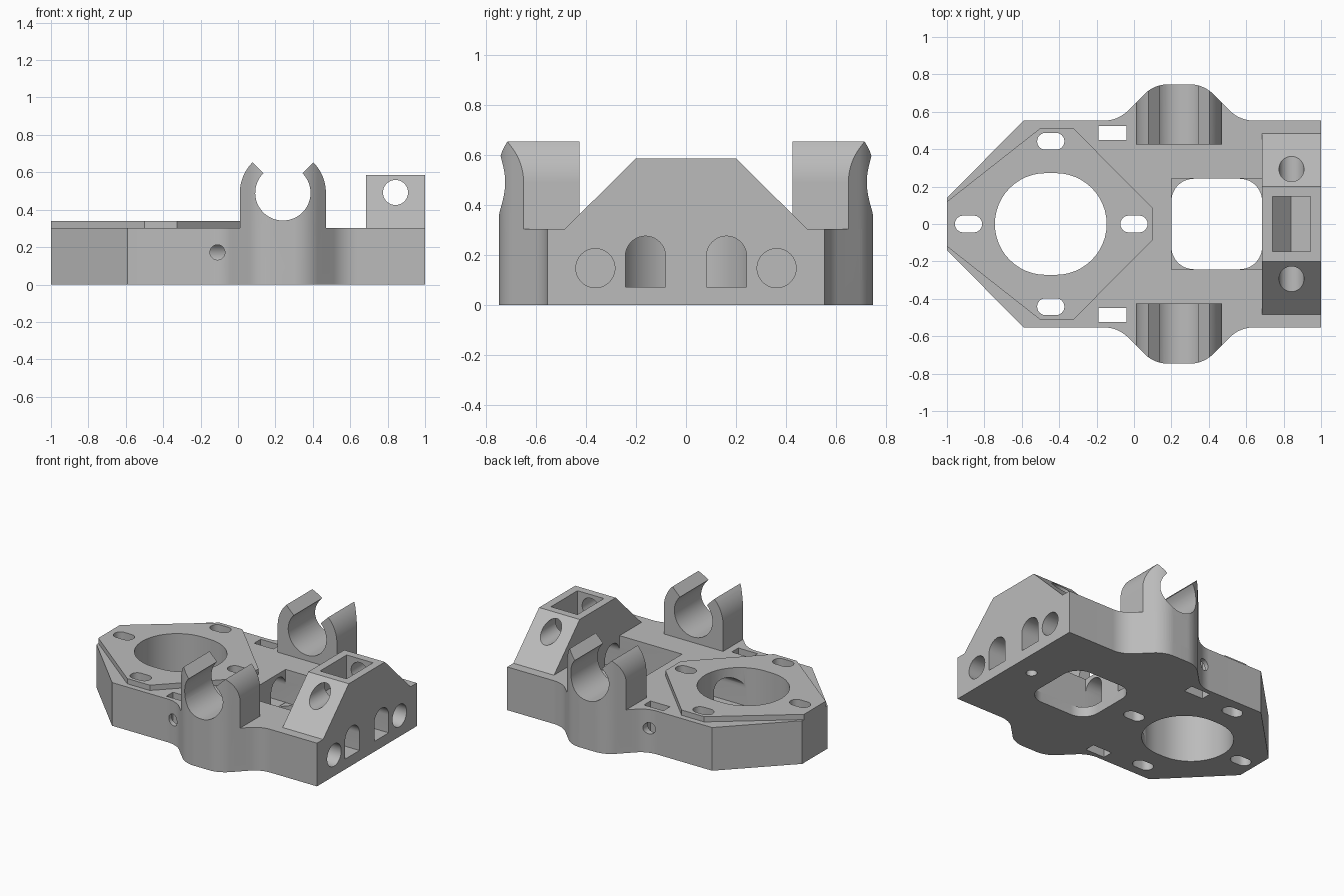
import bpy, bmesh, math
from mathutils import Vector

cube = bpy.data.objects.get("Cube")
if cube:
    bpy.data.objects.remove(cube, do_unlink=True)

grey = bpy.data.materials.new("plain grey")
grey.use_nodes = True
tone = (0.5, 0.5, 0.5, 1)
grey.diffuse_color = tone
grey.node_tree.nodes["Principled BSDF"].inputs["Base Color"].default_value = tone


def arc(cx, cy, r, a0, a1, n=12):
    """Points on an arc, angles in degrees."""
    angles = [math.radians(a0 + (a1 - a0) * i / n) for i in range(n + 1)]
    return [(cx + r * math.cos(a), cy + r * math.sin(a)) for a in angles]


def circle(cx, cy, r):
    return arc(cx, cy, r, 0, 352.5, 47)


def slot(cx, cy, half, r, n=12):
    return arc(cx + half, cy, r, -90, 90, n) + arc(cx - half, cy, r, 90, 270, n)


def rect(x0, x1, y0, y1):
    return [(x0, y0), (x1, y0), (x1, y1), (x0, y1)]


def mirrored(pts):
    """Close a half outline by reflecting it across the first axis."""
    return pts + [(a, -b) for a, b in reversed(pts)]


def prism(name, pts, axis, lo, hi):
    """Extrude a profile along an axis: x takes (y,z), y takes (x,z), z takes (x,y)."""
    place = {"x": lambda a, b, t: (t, a, b),
             "y": lambda a, b, t: (a, t, b),
             "z": lambda a, b, t: (a, b, t)}[axis]
    bm = bmesh.new()
    face = bm.faces.new([bm.verts.new(place(a, b, lo)) for a, b in pts])
    new = bmesh.ops.extrude_face_region(bm, geom=[face])["geom"]
    shift = Vector(place(0, 0, hi - lo))
    bmesh.ops.translate(bm, vec=shift, verts=[v for v in new if isinstance(v, bmesh.types.BMVert)])
    bmesh.ops.recalc_face_normals(bm, faces=bm.faces)
    mesh = bpy.data.meshes.new(name)
    bm.to_mesh(mesh)
    bm.free()
    mesh.materials.append(grey)
    obj = bpy.data.objects.new(name, mesh)
    bpy.context.collection.objects.link(obj)
    return obj


def combine(target, other, operation):
    mod = target.modifiers.new("combine", "BOOLEAN")
    mod.solver, mod.operation, mod.object = "EXACT", operation, other
    bpy.context.view_layer.objects.active = target
    bpy.ops.object.modifier_apply(modifier=mod.name)
    bpy.data.objects.remove(other, do_unlink=True)


def cut(*args):
    combine(body, prism("cutter", *args), "DIFFERENCE")


# Plate with angled nose and flared side bulges
R = 0.18
outline = mirrored([(-1, 0.14), (-0.59, 0.553)]
                   + arc(-0.16, 0.553 + R, R, -90, -45)
                   + arc(0.183, 0.747 - R, R, 135, 90)
                   + arc(0.297, 0.747 - R, R, 90, 45)
                   + arc(0.64, 0.553 + R, R, -135, -90)
                   + [(1, 0.553)])
body = prism("carriage_body", outline, "z", 0, 0.303)

# Raised mounting pad
pad = mirrored([(-1, 0.12), (-0.5, 0.513), (-0.325, 0.513), (0.1, 0.085)])
combine(body, prism("mounting_pad", pad, "z", 0.2, 0.34), "UNION")

# Sloped bearing block
block = mirrored([(0.585, 0.2), (0.303, 0.485), (0.2, 0.485)])
block = [(y, z) for z, y in block]
combine(body, prism("bearing_block", block, "x", 0.685, 1), "UNION")

# Snap clips, trimmed to the bulge outline
cx, cz = 0.24, 0.49
clip = ([(cx - 0.23, 0.1), (cx + 0.23, 0.1)] + arc(cx, cz, 0.23, 0, 45)
        + arc(cx, cz, 0.148, 45, -225, 40) + arc(cx, cz, 0.23, 135, 180))
for side in (-1, 1):
    lo, hi = sorted((side * 0.425, side * 0.9))
    part = prism("clip", clip, "y", lo, hi)
    combine(part, prism("trim", outline, "z", 0.05, 0.8), "INTERSECT")
    combine(body, part, "UNION")

# Large opening and the four slots around it
cut(slot(-0.445, 0, 0.027, 0.272, 24), "z", -0.1, 0.5)
for x, y in ((-0.885, 0), (0, 0), (-0.445, 0.442), (-0.445, -0.442)):
    cut(slot(x, y, 0.028, 0.045), "z", -0.1, 0.5)

# Square pocket with a rounded opening in its floor
cut(rect(0.2, 0.685, -0.242, 0.242), "z", 0.07, 0.4)
r = 0.12
rounded = (arc(0.685 - r, 0.242 - r, r, 0, 90) + arc(0.2 + r, 0.242 - r, r, 90, 180)
           + arc(0.2 + r, r - 0.242, r, 180, 270) + arc(0.685 - r, r - 0.242, r, 270, 360))
cut(rounded, "z", -0.1, 0.2)

# Channels, rod bores, nut slots and screw holes on both sides
for side in (-1, 1):
    y = side * 0.162
    arch = [(y - 0.08, 0.072), (y + 0.08, 0.072)] + arc(y, 0.195, 0.08, 0, 180, 20)
    cut(arch, "x", -0.4, 1.1)
    cut(circle(side * 0.362, 0.147, 0.078), "x", -0.25, 1.1)
    lo, hi = sorted((side * 0.45, side * 0.523))
    cut(rect(-0.19, -0.04, lo, hi), "z", -0.1, 0.5)
    lo, hi = sorted((side * 0.36, side * 0.7))
    cut(circle(-0.11, 0.172, 0.04), "y", lo, hi)

# Block well with a sloped floor, cross bore and underside screw hole
well = [(0.74, 0.7), (0.74, 0.42), (0.84, 0.31), (0.945, 0.31), (0.945, 0.7)]
cut(well, "y", -0.147, 0.147)
cut(circle(0.842, 0.492, 0.067), "y", -0.7, 0.7)
cut(circle(0.85, 0, 0.035), "z", -0.1, 0.15)

# Smooth the curved walls and keep the edges sharp
bpy.ops.object.select_all(action="DESELECT")
body.select_set(True)
bpy.context.view_layer.objects.active = body
bpy.ops.object.shade_smooth_by_angle(angle=math.radians(30))
